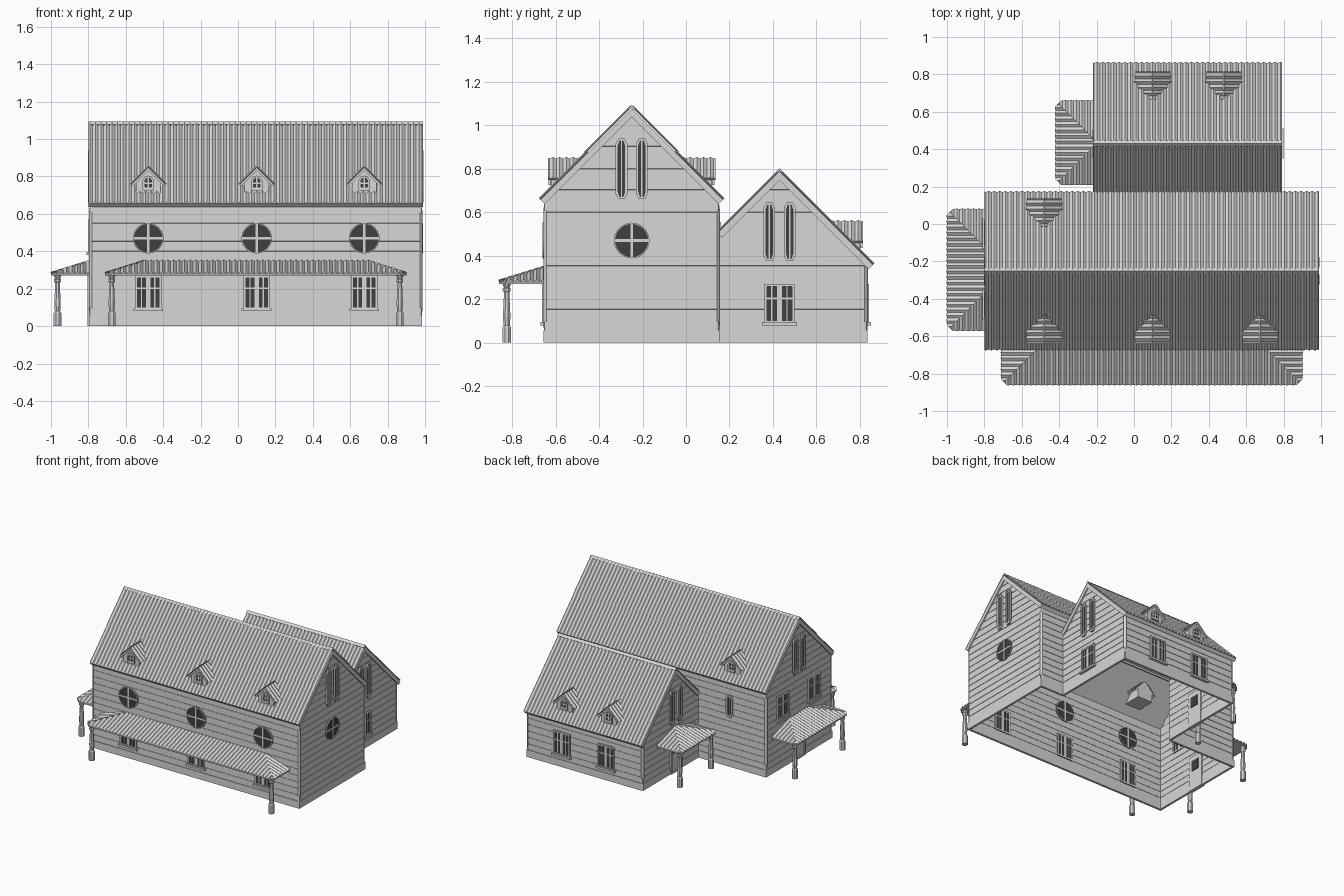
import bpy, bmesh, math
from mathutils import Vector, Matrix

cube = bpy.data.objects.get("Cube")
if cube:
    bpy.data.objects.remove(cube, do_unlink=True)


def material(name, v):
    m = bpy.data.materials.new(name)
    m.use_nodes = True
    m.diffuse_color = (v, v, v, 1)
    m.node_tree.nodes["Principled BSDF"].inputs["Base Color"].default_value = (v, v, v, 1)
    return m


GREY = material("pale_grey", 0.68)
GLASS = material("dark_glass", 0.05)
Z = Vector((0, 0, 1))
FRONT, BACK, LEFT, RIGHT = (0, -1), (0, 1), (1, 0), (-1, 0)


# Wall frame: local x along the wall, y up, z outward
def frame(x, y, side, z=0):
    out = Vector((*side, 0))
    rot = Matrix((Z.cross(out), Z, out)).transposed().to_4x4()
    return Matrix.Translation((x, y, z)) @ rot


def finish(name, bm, M, mat=GREY, fix=True):
    if fix:
        bmesh.ops.recalc_face_normals(bm, faces=bm.faces[:])
    bm.transform(M)
    me = bpy.data.meshes.new(name)
    bm.to_mesh(me)
    bm.free()
    me.materials.append(mat)
    ob = bpy.data.objects.new(name, me)
    bpy.context.collection.objects.link(ob)
    return ob


def loft(name, loops, M, mat=GREY, caps=True):
    bm = bmesh.new()
    rows = [[bm.verts.new(p) for p in lp] for lp in loops]
    pairs = list(zip(rows, rows[1:])) + ([] if caps else [(rows[-1], rows[0])])
    for a, b in pairs:
        for i in range(len(a)):
            j = (i + 1) % len(a)
            bm.faces.new((a[i], a[j], b[j], b[i]))
    if caps:
        bm.faces.new(rows[0])
        bm.faces.new(rows[-1])
    return finish(name, bm, M, mat)


def plate(name, pts, z0, z1, M, mat=GREY):
    return loft(name, [[(x, y, z) for x, y in pts] for z in (z0, z1)], M, mat)


def rect(x0, x1, y0, y1):
    return [(x0, y0), (x1, y0), (x1, y1), (x0, y1)]


def ring(name, pts, border, z0, z1, M):
    cx, cy = (sum(p[i] for p in pts) / len(pts) for i in (0, 1))
    hx = max(p[0] for p in pts) - cx
    hy = max(p[1] for p in pts) - cy
    inner = [(cx + (x - cx) * (1 - border / hx), cy + (y - cy) * (1 - border / hy)) for x, y in pts]
    loops = [[(x, y, z) for x, y in p] for p, z in ((pts, z0), (pts, z1), (inner, z1), (inner, z0))]
    loft(name, loops, M, caps=False)


# Boarded wall with shallow horizontal grooves
def wall(name, pts, M):
    bm = bmesh.new()
    bm.faces.new([bm.verts.new((x, y, 0)) for x, y in pts])
    lines = [0.1 + 0.05 * k for k in range(20)]
    for y in lines:
        for h in (y, y + 0.004):
            bmesh.ops.bisect_plane(bm, geom=bm.verts[:] + bm.edges[:] + bm.faces[:],
                                   plane_co=(0, h, 0), plane_no=(0, 1, 0))
    thin = [f for f in bm.faces
            if max(v.co.y for v in f.verts) - min(v.co.y for v in f.verts) < 0.006]
    bmesh.ops.inset_individual(bm, faces=thin, thickness=0.0005, depth=-0.003)
    mod = finish(name, bm, M, fix=False).modifiers.new("thickness", 'SOLIDIFY')
    mod.thickness, mod.offset = 0.012, -1


# Corrugated sheet; ribs run along v, clips are planes whose outer side is removed
def sheet(name, o, u, v, M, clips=(), pitch=0.03):
    o, u, v = Vector(o), Vector(u), Vector(v)
    n = u.cross(v).normalized()
    n = n if n.y > 0 else -n
    steps = max(4, round(u.length / pitch)) * 4
    bm = bmesh.new()
    rows = []
    for i in range(steps + 1):
        p = o + u * (i / steps) + n * (0.005 + 0.005 * math.sin(i * math.pi / 2))
        rows.append((bm.verts.new(p), bm.verts.new(p + v)))
    for (a, b), (c, d) in zip(rows, rows[1:]):
        bm.faces.new((a, c, d, b))
    for co, no in clips:
        bmesh.ops.bisect_plane(bm, geom=bm.verts[:] + bm.edges[:] + bm.faces[:],
                               plane_co=co, plane_no=no, clear_outer=True)
    for f in bm.faces:
        f.normal_update()
        if f.normal.y < 0:
            f.normal_flip()
    finish(name, bm, M, fix=False)


# Gabled roof slab: ridge at height top, reaching dl and dr to either side
def chevron(name, top, dl, dr, z0, z1, M, t=0.02):
    pts = [(-dl, top - dl), (0, top), (dr, top - dr), (dr - t, top - dr - t),
           (0, top - 2 * t), (t - dl, top - dl - t)]
    plate(name, pts, z0, z1, M)


def window(name, pts, M, bars):
    plate(name + "_glass", pts, -0.014, 0.003, M, GLASS)
    ring(name + "_frame", pts, 0.012, -0.016, 0.012, M)
    for r in bars:
        plate(name + "_bar", rect(*r), -0.016, 0.008, M)


def casement(name, x, y, side, z=0.18):
    M = frame(x, y, side, z)
    window(name, rect(-0.07, 0.07, -0.09, 0.09), M,
           [(-0.012, 0.012, -0.08, 0.08), (-0.06, 0.06, 0.018, 0.027),
            (-0.038, -0.032, -0.08, 0.08), (0.032, 0.038, -0.08, 0.08)])
    plate(name + "_sill", rect(-0.08, 0.08, -0.1, -0.085), 0, 0.02, M)


def round_window(name, x, y, side):
    pts = [(0.082 * math.cos(a * math.pi / 12), 0.082 * math.sin(a * math.pi / 12)) for a in range(24)]
    M = frame(x, y, side, 0.47)
    plate(name + "_glass", pts, -0.014, 0.004, M, GLASS)
    ring(name + "_rim", pts, 0.005, -0.016, 0.01, M)
    for r in ((-0.006, 0.006, -0.08, 0.08), (-0.08, 0.08, -0.006, 0.006)):
        plate(name + "_bar", rect(*r), -0.016, 0.009, M)


def lancet(name, x, y, side, z, h, w=0.027):
    pts = [(-w, 0.025 - h), (-w / 2, -h), (w / 2, -h), (w, 0.025 - h),
           (w, h - 0.025), (w / 2, h), (-w / 2, h), (-w, h - 0.025)]
    window(name, pts, frame(x, y, side, z), [(-0.003, 0.003, -h + 0.01, h - 0.01)])


def door(name, x, y, side):
    M = frame(x, y, side)
    plate(name + "_panel", rect(-0.06, 0.06, 0, 0.26), -0.016, 0.006, M)
    ring(name + "_frame", rect(-0.068, 0.068, 0, 0.27), 0.012, -0.016, 0.014, M)
    plate(name + "_glass", rect(-0.035, 0.035, 0.15, 0.23), -0.02, 0.009, M, GLASS)


def dormer(x, ridge_y, top, side):
    M = frame(x, ridge_y, side)
    a = top - 0.235
    e = a - 0.075
    plate("dormer_body", [(-0.065, top - 0.39), (0.065, top - 0.39), (0.065, e), (0, a - 0.015), (-0.065, e)],
          0.2, 0.37, M)
    chevron("dormer_roof", a - 0.008, 0.09, 0.09, 0.2, 0.385, M, 0.008)
    for s in (-1, 1):
        sheet("dormer_sheet", (s * 0.092, a - 0.1, 0.2), (0, 0, 0.185), (-s * 0.092, 0.092, 0), M)
    W = frame(x + side[0] * 0.37, ridge_y + side[1] * 0.37, side, top - 0.325)
    pts = [(-0.03, -0.04), (0.03, -0.04), (0.03, 0.015), (0.018, 0.033), (0, 0.04), (-0.018, 0.033), (-0.03, 0.015)]
    window("dormer_window", pts, W, [(-0.004, 0.004, -0.035, 0.035), (-0.025, 0.025, -0.004, 0.004)])


# Hipped porch roof on two posts
def porch(x, y, side, w, D=0.2):
    M = frame(x, y, side)
    c, lo, hi = 0.03, 0.28, 0.345
    eave = [(-w, 0), (-w, D - c), (c - w, D), (w - c, D), (w, D - c), (w, 0)]
    k = w - D
    cut = (hi - lo) * c / D / 2
    ridge = [(-k, 0), (-k, 0.001), (-k + 0.001, 0.002), (k - 0.001, 0.002), (k, 0.001), (k, 0)]
    loft("porch_roof", [[(a, lo - 0.01, b) for a, b in eave], [(a, lo, b) for a, b in eave],
                        [(a, hi - cut, b) for a, b in ridge]], M)
    corner = [((s * w, 0, D - c), (s, 0, 1)) for s in (-1, 1)]
    sheet("porch_sheet", (-w, lo, D), (2 * w, 0, 0), (0, hi - lo, -D), M,
          corner + [((s * w, 0, D), (s, 0, -1)) for s in (-1, 1)])
    for s in (-1, 1):
        sheet("porch_end_sheet", (s * w, lo, 0), (0, 0, D), (-s * D, hi - lo, 0), M,
              corner + [((s * w, 0, D), (-s, 0, 1))])
        post = M @ Matrix.Translation((s * (w - 0.035), 0, D - 0.035))
        prof = [(0.02, 0), (0.02, 0.07), (0.014, 0.08), (0.017, 0.12), (0.012, 0.23),
                (0.018, 0.24), (0.018, 0.25), (0.013, 0.255), (0.022, 0.275)]
        loft("porch_post", [[(r * math.cos(t) * 1.1, h, r * math.sin(t) * 1.1)
                             for t in [(i + 0.5) * math.pi / 4 for i in range(8)]] for r, h in prof], post)


# Main house walls
X0, X1, CX = -0.79, 0.98, 0.095
H = (X1 - X0) / 2
wall("main_front_wall", rect(-H, H, 0, 0.65), frame(CX, -0.65, FRONT))
for x0, x1, z0 in ((X0, -0.21, 0), (-0.21, 0.78, 0.48), (0.78, X1, 0)):
    wall("main_back_wall", rect(-x1, -x0, z0, 0.65), frame(0, 0.15, BACK))
gable = rect(-0.4, 0.4, 0, 0.65)[:3] + [(0, 1.05), (-0.4, 0.65)]
wing_gable = [(-0.28, 0), (0.4, 0), (0.4, 0.36), (0, 0.76), (-0.28, 0.48)]
wing_mirror = [(-x, y) for x, y in reversed(wing_gable)]
for x, wx, side, pts in ((X1, 0.78, LEFT, wing_gable), (X0, -0.21, RIGHT, wing_mirror)):
    wall("main_gable_wall", gable, frame(x, -0.25, side))
    wall("wing_gable_wall", pts, frame(wx, 0.43, side))
    for s in (-0.047, 0.047):
        lancet("main_gable_window", x, -0.25 + s, side, 0.8, 0.14)
        lancet("wing_gable_window", wx, 0.43 + s, side, 0.51, 0.135)
    # Stone plinths
    plate("main_plinth", rect(-0.405, 0.405, 0, 0.055), -0.01, 0.005, frame(x, -0.25, side))
    plate("wing_plinth", rect(-0.34, 0.34, 0, 0.055), -0.01, 0.005, frame(wx, 0.49, side))
wall("wing_back_wall", rect(-0.78, 0.21, 0, 0.36), frame(0, 0.83, BACK))
plate("front_plinth", rect(-H, H, 0, 0.055), -0.01, 0.005, frame(CX, -0.65, FRONT))
plate("wing_back_plinth", rect(-0.78, 0.21, 0, 0.055), -0.01, 0.005, frame(0, 0.83, BACK))
for x0, x1 in ((X0, -0.21), (0.78, X1)):
    plate("main_back_plinth", rect(-x1, -x0, 0, 0.055), -0.01, 0.005, frame(0, 0.15, BACK))

# Main roof with two rows of sheeting, and the wing roof with one
chevron("main_roof", 1.078, 0.42, 0.42, -1.78, 0.01, frame(X1, -0.25, LEFT))
chevron("wing_roof", 0.788, 0.285, 0.43, -1.0, 0.01, frame(0.78, 0.43, LEFT))
for side in (FRONT, BACK):
    M = frame(CX, -0.25, side)
    sheet("main_lower_sheet", (-0.895, 0.658, 0.42), (1.79, 0, 0), (0, 0.22, -0.22), M)
    sheet("main_upper_sheet", (-0.895, 0.872, 0.212), (1.79, 0, 0), (0, 0.212, -0.212), M)
    d = 0.43 if side == BACK else 0.28
    sheet("wing_sheet", (-0.505, 0.788 - d, d), (1.01, 0, 0), (0, d, -d), frame(0.285, 0.43, side))
chevron("main_ridge_cap", 1.093, 0.016, 0.016, -1.78, 0.01, frame(X1, -0.25, LEFT), 0.006)
chevron("wing_ridge_cap", 0.803, 0.016, 0.016, -1.0, 0.01, frame(0.78, 0.43, LEFT), 0.006)

# Windows, doors and dormers
for x in (-0.48, 0.1, 0.675):
    casement("front_window", x, -0.65, FRONT)
    round_window("front_round_window", x, -0.65, FRONT)
    dormer(x, -0.25, 1.09, FRONT)
dormer(-0.48, -0.25, 1.09, BACK)
for x in (0.1, 0.48):
    casement("wing_back_window", x, 0.83, BACK)
    dormer(x, 0.43, 0.8, BACK)
round_window("side_round_window", X1, -0.25, LEFT)
casement("wing_side_window", 0.78, 0.43, LEFT)
for y in (-0.05, -0.43):
    casement("upper_side_window", X0, y, RIGHT, 0.48)
lancet("back_narrow_window", -0.48, 0.15, BACK, 0.47, 0.085)
door("main_door", X0, -0.25, RIGHT)
door("wing_door", -0.21, 0.43, RIGHT)

# Porches
porch(0.095, -0.65, FRONT, 0.805, 0.21)
porch(X0, -0.245, RIGHT, 0.325, 0.21)
porch(-0.21, 0.435, RIGHT, 0.225, 0.21)
